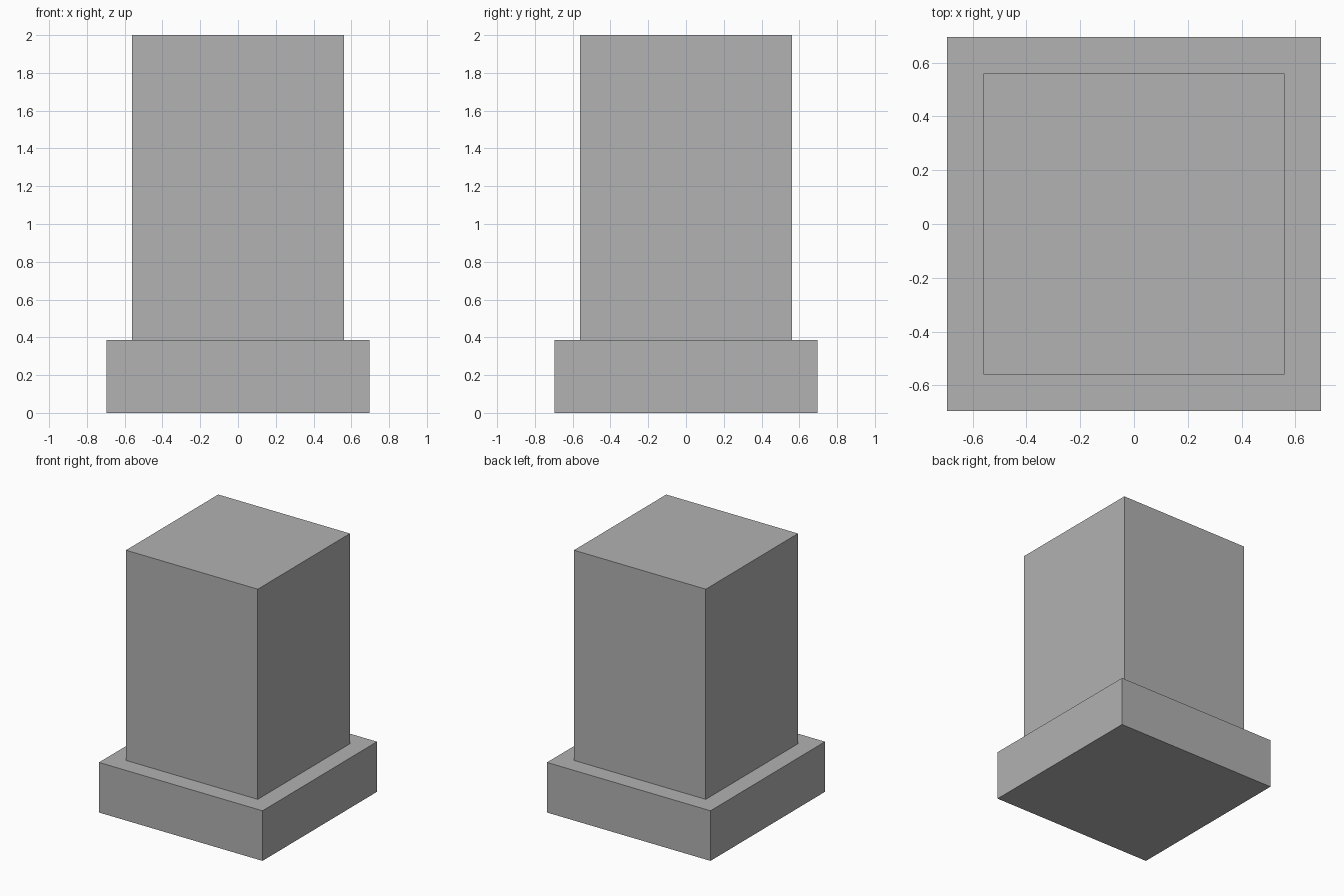
import bpy

if "Cube" in bpy.data.objects:
    bpy.data.objects.remove(bpy.data.objects["Cube"])

# Single stone colour
stone = bpy.data.materials.new("stone_grey")
stone.diffuse_color = (0.445, 0.445, 0.445, 1.0)
stone.use_nodes = True
stone.node_tree.nodes["Principled BSDF"].inputs["Base Color"].default_value = stone.diffuse_color


def block(name, width, bottom, top):
    """Square block centred on the vertical axis."""
    bpy.ops.mesh.primitive_cube_add(size=1, location=(0, 0, (bottom + top) / 2))
    obj = bpy.context.object
    obj.name = name
    obj.scale = (width, width, top - bottom)
    bpy.ops.object.transform_apply(location=False, rotation=False, scale=True)
    obj.data.materials.append(stone)
    return obj


# Wide plinth at the foot
block("plinth", 1.39, 0.0, 0.385)

# Tall square shaft standing on the plinth
block("shaft", 1.12, 0.385, 2.0)
